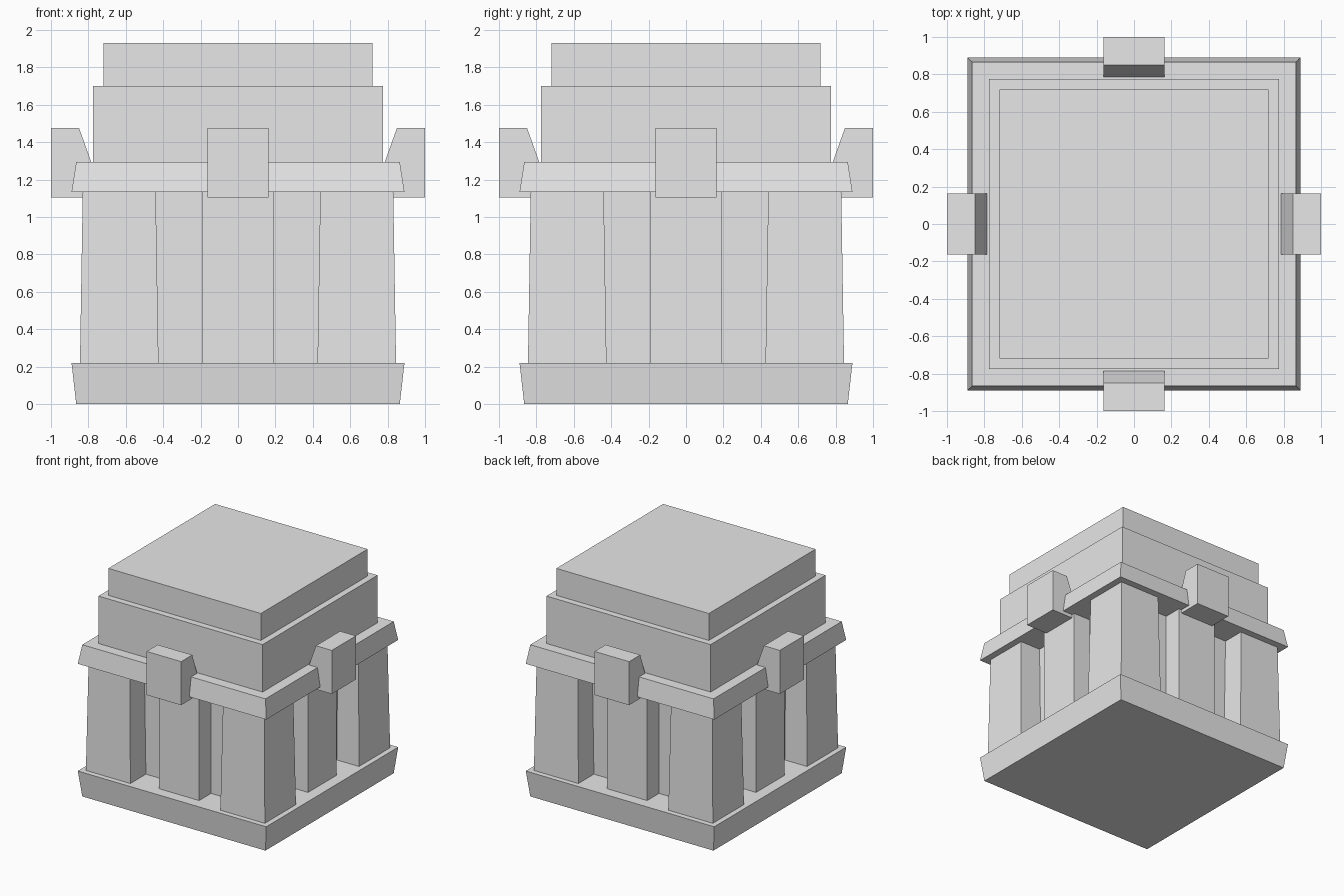
import bpy
import bmesh
from math import pi
from mathutils import Matrix

cube = bpy.data.objects.get("Cube")
if cube:
    bpy.data.objects.remove(cube, do_unlink=True)

GREY = (0.8, 0.8, 0.8, 1.0)
stone = bpy.data.materials.new("stone_grey")
stone.use_nodes = True
stone.diffuse_color = GREY
stone.node_tree.nodes["Principled BSDF"].inputs["Base Color"].default_value = GREY


def finish(name, bm):
    bmesh.ops.recalc_face_normals(bm, faces=bm.faces)
    mesh = bpy.data.meshes.new(name)
    bm.to_mesh(mesh)
    bm.free()
    mesh.materials.append(stone)
    obj = bpy.data.objects.new(name, mesh)
    bpy.context.collection.objects.link(obj)
    return obj


def loft(name, low, high, z0, z1):
    """Four-sided block between two rectangles (x0, x1, y0, y1)."""
    bm = bmesh.new()
    rings = []
    for (x0, x1, y0, y1), z in ((low, z0), (high, z1)):
        corners = ((x0, y0), (x1, y0), (x1, y1), (x0, y1))
        rings.append([bm.verts.new((x, y, z)) for x, y in corners])
    for ring in rings:
        bm.faces.new(ring)
    for i in range(4):
        j = (i + 1) % 4
        bm.faces.new((rings[0][i], rings[0][j], rings[1][j], rings[1][i]))
    return finish(name, bm)


def square(r):
    return (-r, r, -r, r)


def keystone(name):
    """Bracket with a sloped back, extruded from its side profile."""
    profile = ((-1.0, 1.105), (-1.0, 1.477), (-0.85, 1.477),
               (-0.785, 1.295), (-0.785, 1.105))
    bm = bmesh.new()
    face = bm.faces.new([bm.verts.new((-0.163, y, z)) for y, z in profile])
    out = bmesh.ops.extrude_face_region(bm, geom=[face])
    # The starting face stays as the closing cap
    moved = [g for g in out["geom"] if isinstance(g, bmesh.types.BMVert)]
    bmesh.ops.translate(bm, verts=moved, vec=(0.326, 0, 0))
    return finish(name, bm)


BASE_TOP, WALL_TOP, LEDGE_TOP = 0.22, 1.135, 1.295

# Stacked square tiers
loft("base", square(0.865), square(0.89), 0, BASE_TOP)
loft("inner_wall", square(0.635), square(0.635), BASE_TOP, WALL_TOP)
loft("cornice", square(0.89), square(0.865), WALL_TOP, LEDGE_TOP)
loft("upper_tier", square(0.775), square(0.775), LEDGE_TOP, 1.70)
loft("top_tier", square(0.72), square(0.72), 1.70, 1.93)

# Repeat corner pillar, middle pillar and keystone around the four sides
for i, side in enumerate(("front", "left", "back", "right")):
    turn = Matrix.Rotation(i * pi / 2, 4, "Z")
    parts = (
        loft("corner_pillar_" + side, (0.425, 0.845, -0.845, -0.425),
             (0.44, 0.83, -0.83, -0.44), BASE_TOP, WALL_TOP),
        loft("middle_pillar_" + side, (-0.19, 0.19, -0.795, -0.6),
             (-0.19, 0.19, -0.795, -0.6), BASE_TOP, WALL_TOP),
        keystone("keystone_" + side),
    )
    for obj in parts:
        obj.data.transform(turn)
